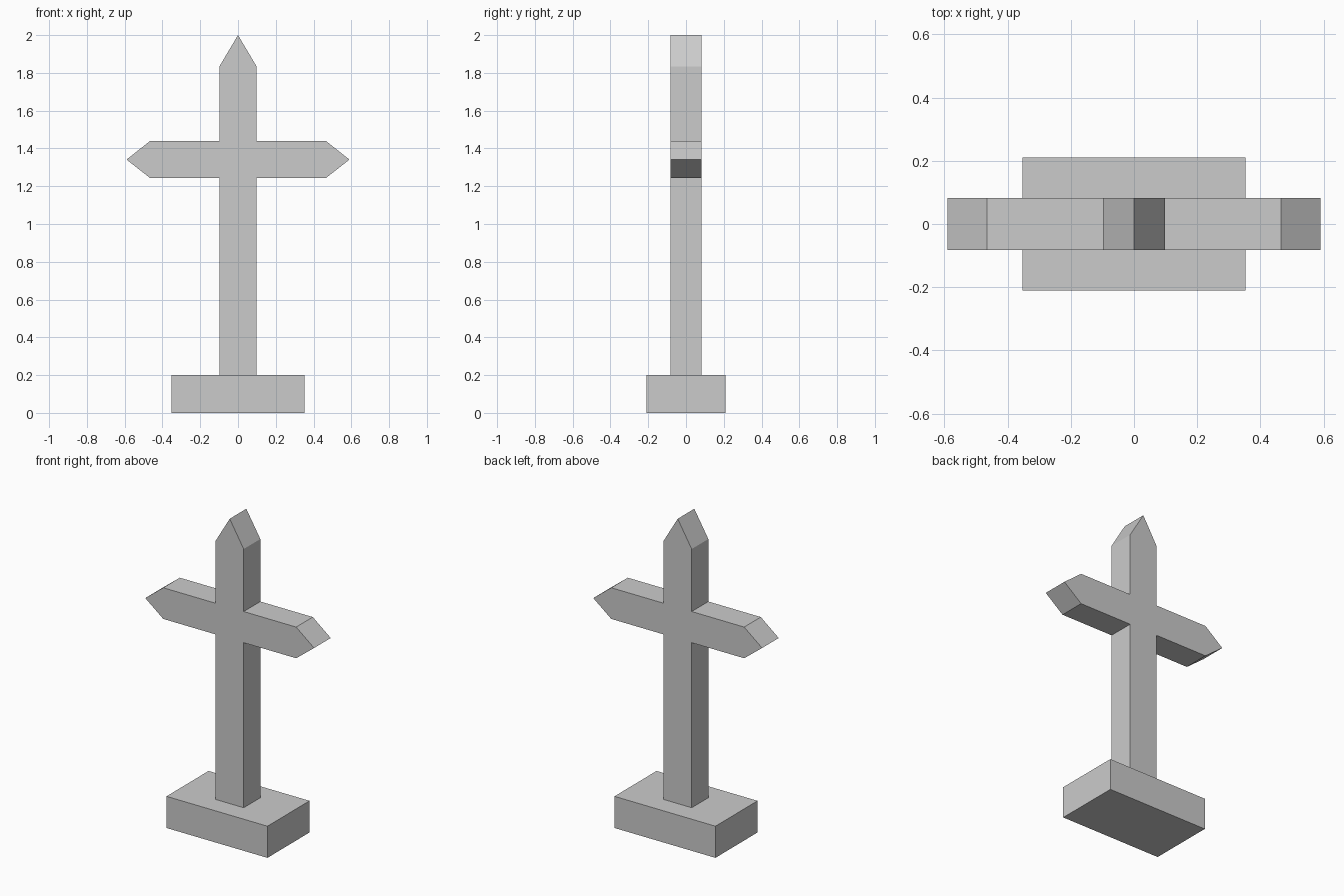
import bpy, bmesh

if "Cube" in bpy.data.objects:
    bpy.data.objects.remove(bpy.data.objects["Cube"])


def extrude_profile(name, points, half_depth):
    """Solid from an x-z outline, centred on y = 0."""
    bm = bmesh.new()
    face = bm.faces.new([bm.verts.new((x, -half_depth, z)) for x, z in points])
    new = bmesh.ops.extrude_face_region(bm, geom=[face])["geom"]
    bmesh.ops.translate(bm, vec=(0, 2 * half_depth, 0),
                        verts=[v for v in new if isinstance(v, bmesh.types.BMVert)])
    bmesh.ops.recalc_face_normals(bm, faces=bm.faces[:])
    mesh = bpy.data.meshes.new(name)
    bm.to_mesh(mesh)
    bm.free()
    obj = bpy.data.objects.new(name, mesh)
    bpy.context.collection.objects.link(obj)
    return obj


# plinth block
extrude_profile("plinth", [(-0.353, 0), (0.353, 0), (0.353, 0.2), (-0.353, 0.2)], 0.21)

# cross with pointed ends: right half of the outline, mirrored to the left
right = [(0.098, 0.2), (0.098, 1.243), (0.465, 1.243), (0.59, 1.341),
         (0.465, 1.44), (0.098, 1.44), (0.098, 1.835)]
left = [(-x, z) for x, z in reversed(right)]
extrude_profile("cross", right + [(0, 2.0)] + left, 0.083)
